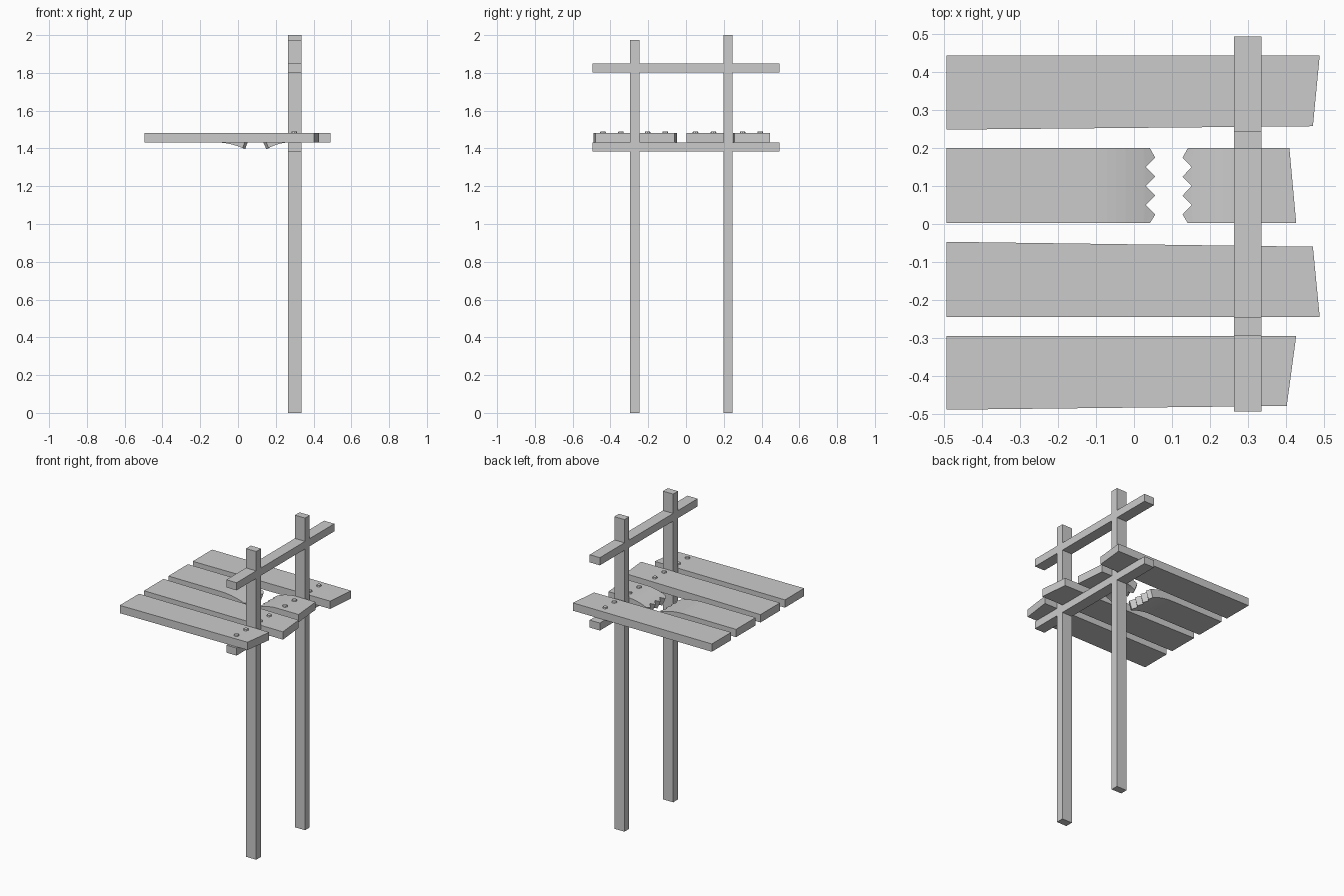
import bpy, bmesh
from mathutils import Vector

if "Cube" in bpy.data.objects:
    bpy.data.objects.remove(bpy.data.objects["Cube"])

Z0, Z1 = 1.432, 1.482   # plank bottom and top


def finish(bm, name):
    bmesh.ops.recalc_face_normals(bm, faces=bm.faces)
    me = bpy.data.meshes.new(name)
    bm.to_mesh(me)
    bm.free()
    ob = bpy.data.objects.new(name, me)
    bpy.context.collection.objects.link(ob)
    return ob


def box(name, x, y, z):
    bm = bmesh.new()
    bmesh.ops.create_cube(bm, size=1)
    for v in bm.verts:
        v.co = Vector([(a + b) / 2 + c * (b - a) for c, (a, b) in zip(v.co, (x, y, z))])
    return finish(bm, name)


def plank(name, outline, bend=None):
    """Extrude an outline; bend = (start x, end x, drop) curves the broken tip down."""
    bm = bmesh.new()
    face = bm.faces.new([bm.verts.new((x, y, Z0)) for x, y in outline])
    ext = bmesh.ops.extrude_face_region(bm, geom=[face])
    for v in ext['geom']:
        if isinstance(v, bmesh.types.BMVert):
            v.co.z = Z1
    if bend:
        start, end, drop = bend
        for i in range(7):
            x = start + (end - start) * i / 7
            bmesh.ops.bisect_plane(bm, geom=bm.verts[:] + bm.edges[:] + bm.faces[:],
                                   plane_co=(x, 0, 0), plane_no=(1, 0, 0))
        bmesh.ops.triangulate(bm, faces=[f for f in bm.faces if len(f.verts) > 4])
        for v in bm.verts:
            t = (v.co.x - start) / (end - start)
            if t > 0:
                slope = -2 * drop * t / (end - start)
                v.co.x += slope * (Z1 - v.co.z) * -1 * -0.9
                v.co.z -= drop * t * t
    return finish(bm, name)


# Posts and cross rails
X = (0.264, 0.336)
box("front_post", X, (-0.296, -0.247), (0, 1.975))
box("back_post", X, (0.199, 0.246), (0, 2.0))
box("upper_rail", X, (-0.495, 0.495), (1.802, 1.851))
box("support_beam", X, (-0.495, 0.495), (1.384, Z0))

# Whole planks
plank("plank_back", [(-.495, .445), (.49, .445), (.472, .258), (-.495, .249)])
plank("plank_middle", [(-.495, -.047), (.472, -.06), (.49, -.245), (-.495, -.245)])
plank("plank_front", [(-.495, -.295), (.428, -.295), (.403, -.48), (-.495, -.49)])

# Broken plank with jagged ends
def jag(edge, peak, valley):
    mid = [(peak if i % 2 else valley, 0.2 - i * 0.025) for i in range(1, 8)]
    return [(edge, 0.2)] + mid + [(edge, 0.002)]

plank("broken_plank_long", [(-.495, .002), (-.495, .2)] + jag(.042, .056, .031), (-.12, .05, .033))
plank("broken_plank_short", [(.428, .002), (.41, .2)] + jag(.142, .128, .152), (.275, .135, .033))

# Nail heads, two per plank
for i, y in enumerate((-.44, -.345, -.203, -.11, .05, .145, .3, .393)):
    bm = bmesh.new()
    bmesh.ops.create_cone(bm, cap_ends=True, segments=8, radius1=.017, radius2=.013, depth=.012)
    bmesh.ops.translate(bm, verts=bm.verts, vec=(.298, y, Z1 + .002))
    finish(bm, f"nail_{i + 1}")
